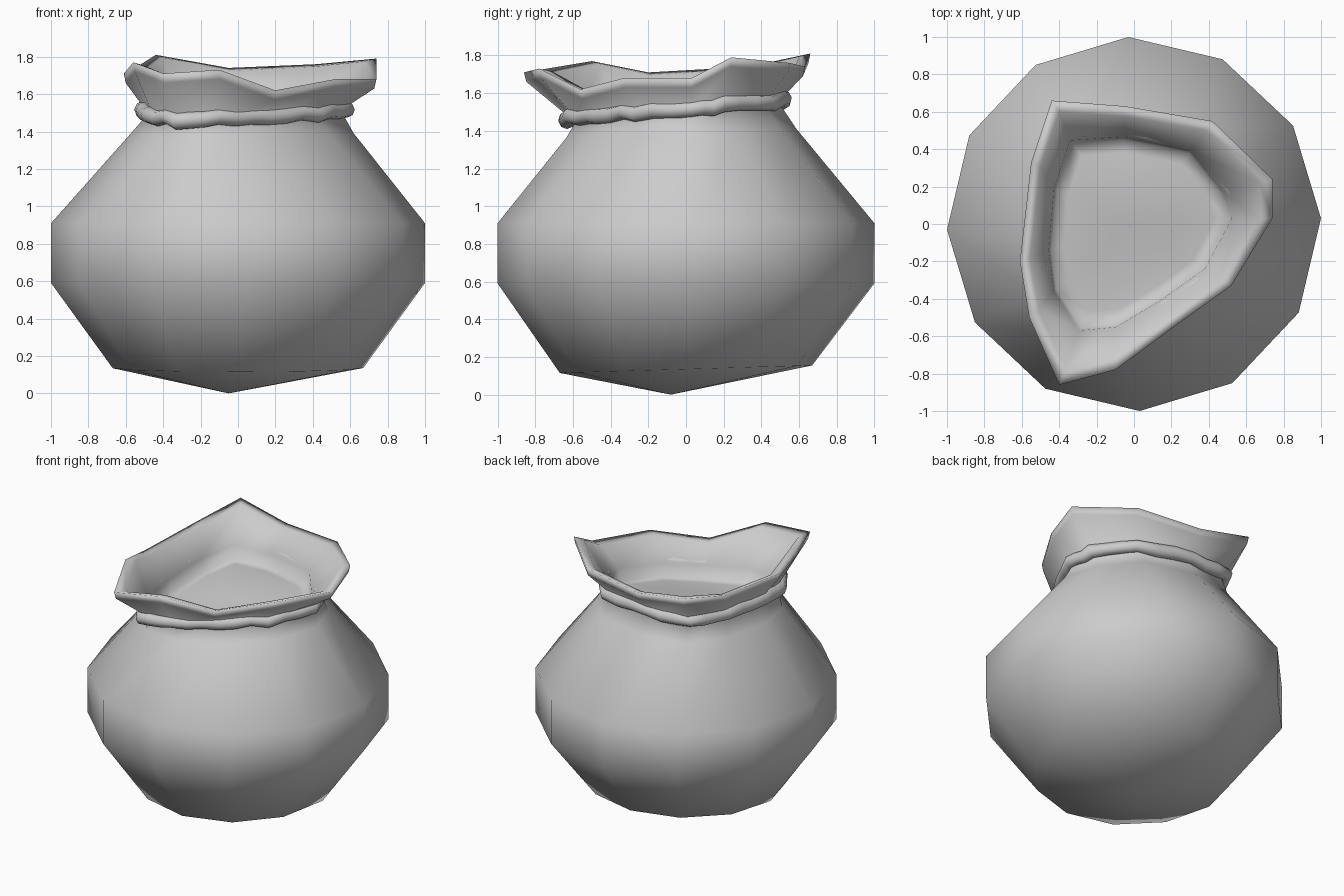
import bpy, bmesh, math, random
from mathutils import Vector

if "Cube" in bpy.data.objects:
    bpy.data.objects.remove(bpy.data.objects["Cube"])

random.seed(4)
N = 12

# Gathered neck outline and flared lip, one point per side
NECK = [(.55, .03), (.50, .18), (.32, .41), (-.06, .49), (-.36, .47), (-.45, .2),
        (-.48, -.15), (-.45, -.38), (-.31, -.60), (-.1, -.58), (.15, -.43), (.40, -.25)]
LIP = [(.74, .03, 1.68), (.74, .24, 1.79), (.42, .55, 1.76), (-.05, .63, 1.74),
       (-.44, .66, 1.81), (-.55, .33, 1.74), (-.61, -.20, 1.71), (-.56, -.50, 1.77),
       (-.40, -.86, 1.71), (-.10, -.78, 1.73), (.20, -.56, 1.62), (.52, -.33, 1.68)]


def circle(r, z, tilt=0.0):
    pts = []
    for i in range(N):
        a = math.tau * i / N + .03
        pts.append((r * math.cos(a), r * math.sin(a), z + tilt * math.sin(a)))
    return pts


def neck(scale, z):
    return [(x * scale, y * scale, z + .09 * y) for x, y in NECK]


def lip(scale, dz):
    return [(x * scale, y * scale, z + dz) for x, y, z in LIP]


def mix(a, b, t):
    return [Vector(p).lerp(Vector(q), t) for p, q in zip(a, b)]


# Pouch: belly, pinched neck, thick flared lip, inner wall and filled top
rings = [circle(.67, .135, .02), circle(1, .59), circle(1, .91),
         mix(circle(.62, 1.37), neck(1.12, 1.41), .5),
         neck(1.0, 1.51), lip(.985, -.05), lip(1, 0), lip(.91, -.015),
         neck(.95, 1.53), neck(.92, 1.44), neck(.78, 1.44), neck(.5, 1.45)]
bm = bmesh.new()
loops = [[bm.verts.new(p) for p in ring] for ring in rings]
for a, b in zip(loops, loops[1:]):
    for i in range(N):
        j = (i + 1) % N
        bm.faces.new((a[i], a[j], b[j], b[i]))
for loop, tip in ((loops[0], (-.05, -.08, 0)), (loops[-1], (0, 0, 1.45))):
    v = bm.verts.new(tip)
    for i in range(N):
        bm.faces.new((loop[i], loop[(i + 1) % N], v))
bmesh.ops.recalc_face_normals(bm, faces=bm.faces)
for f in bm.faces:
    f.smooth = True
me = bpy.data.meshes.new("pouch")
bm.to_mesh(me)
bm.free()
bpy.context.collection.objects.link(bpy.data.objects.new("pouch", me))

# Lumpy cord tied round the neck
cu = bpy.data.curves.new("neck_cord", 'CURVE')
cu.dimensions = '3D'
cu.bevel_depth = .045
cu.bevel_resolution = 2
sp = cu.splines.new('POLY')
path = neck(1.06, 1.52)
SUB = 3
sp.points.add(N * SUB - 1)
for k in range(N * SUB):
    a, b = Vector(path[k // SUB]), Vector(path[(k // SUB + 1) % N])
    p = a.lerp(b, (k % SUB) / SUB)
    p.z += random.uniform(-.012, .012)
    sp.points[k].co = (*p, 1)
    sp.points[k].radius = random.uniform(.9, 1.12)
sp.use_cyclic_u = True
cord = bpy.data.objects.new("neck_cord", cu)
bpy.context.collection.objects.link(cord)
bpy.context.view_layer.objects.active = cord
cord.select_set(True)
bpy.ops.object.convert(target='MESH')
bpy.ops.object.shade_smooth()
